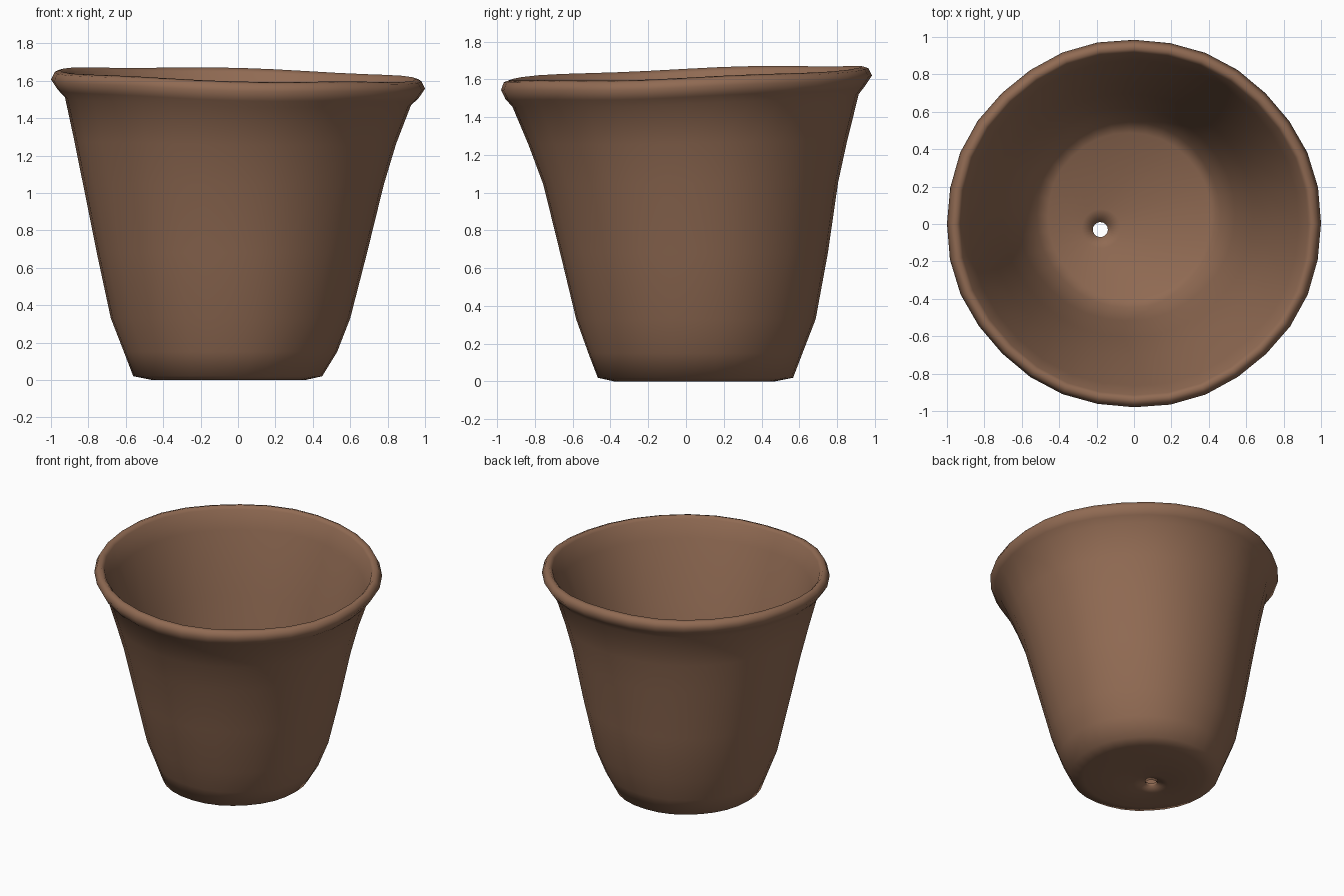
import bpy
import bmesh
import math

cube = bpy.data.objects.get("Cube")
if cube:
    bpy.data.objects.remove(cube, do_unlink=True)

SIDES = 32

# One earthy clay colour
clay = bpy.data.materials.new("brown clay")
clay.use_nodes = True
colour = (0.28, 0.145, 0.086, 1)
clay.diffuse_color = colour
bsdf = clay.node_tree.nodes["Principled BSDF"]
bsdf.inputs["Base Color"].default_value = colour
bsdf.inputs["Roughness"].default_value = 0.8

# Cross-sections: x min, x max, y min, y max, height, tilt
outside = [
    (-0.22, -0.14, -0.07, 0.01, 0.03, 0),
    (-0.29, -0.05, -0.14, 0.10, 0.012, 0),
    (-0.46, 0.36, -0.38, 0.47, 0.0, 0),
    (-0.56, 0.45, -0.47, 0.57, 0.02, 0),
    (-0.61, 0.53, -0.52, 0.62, 0.15, 0),
    (-0.68, 0.60, -0.585, 0.69, 0.33, 0),
    (-0.755, 0.69, -0.67, 0.755, 0.68, 0),
    (-0.83, 0.78, -0.76, 0.81, 1.05, 0.2),
    (-0.875, 0.845, -0.84, 0.86, 1.27, 0.4),
    (-0.925, 0.925, -0.925, 0.92, 1.49, 0.9),
]
rim = [
    (-0.965, 0.965, -0.96, 0.955, 1.53, 1),
    (-1.0, 1.0, -0.985, 0.99, 1.582, 1),
    (-0.98, 0.98, -0.97, 0.97, 1.622, 1),
    (-0.95, 0.95, -0.94, 0.94, 1.632, 1),
    (-0.93, 0.93, -0.92, 0.92, 1.61, 1),
]
inside = [
    (-0.88, 0.88, -0.87, 0.88, 1.48, 0.9),
    (-0.78, 0.73, -0.71, 0.76, 1.05, 0.2),
    (-0.70, 0.635, -0.61, 0.70, 0.68, 0),
    (-0.62, 0.54, -0.52, 0.625, 0.33, 0),
    (-0.52, 0.46, -0.45, 0.55, 0.13, 0),
    (-0.46, 0.41, -0.40, 0.49, 0.09, 0),
    (-0.28, -0.07, -0.13, 0.08, 0.075, 0),
    (-0.22, -0.14, -0.07, 0.01, 0.05, 0),
]


def add_ring(bm, section):
    """Place one slightly irregular, hand-shaped ring."""
    x0, x1, y0, y1, height, tilt = section
    ring = []
    for i in range(SIDES):
        a = math.tau * i / SIDES
        wobble = 1 + 0.006 * math.sin(5 * a + 0.5) * math.sin(3 * a)
        x = (x0 + x1) / 2 + (x1 - x0) / 2 * math.cos(a) * wobble
        y = (y0 + y1) / 2 + (y1 - y0) / 2 * math.sin(a) * wobble
        z = height + tilt * (0.035 * y - 0.025 * x + 0.004 * math.sin(5 * a))
        ring.append(bm.verts.new((x, y, z)))
    return ring


# Pot wall, rim, floor and drain hole form one closed skin
bm = bmesh.new()
rings = [add_ring(bm, s) for s in outside + rim + inside]
for lower, upper in zip(rings, rings[1:] + rings[:1]):
    for i in range(SIDES):
        j = (i + 1) % SIDES
        bm.faces.new((lower[i], lower[j], upper[j], upper[i]))
bmesh.ops.recalc_face_normals(bm, faces=bm.faces)
for face in bm.faces:
    face.smooth = True

mesh = bpy.data.meshes.new("flower_pot")
bm.to_mesh(mesh)
bm.free()
mesh.materials.append(clay)
pot = bpy.data.objects.new("flower_pot", mesh)
bpy.context.collection.objects.link(pot)
